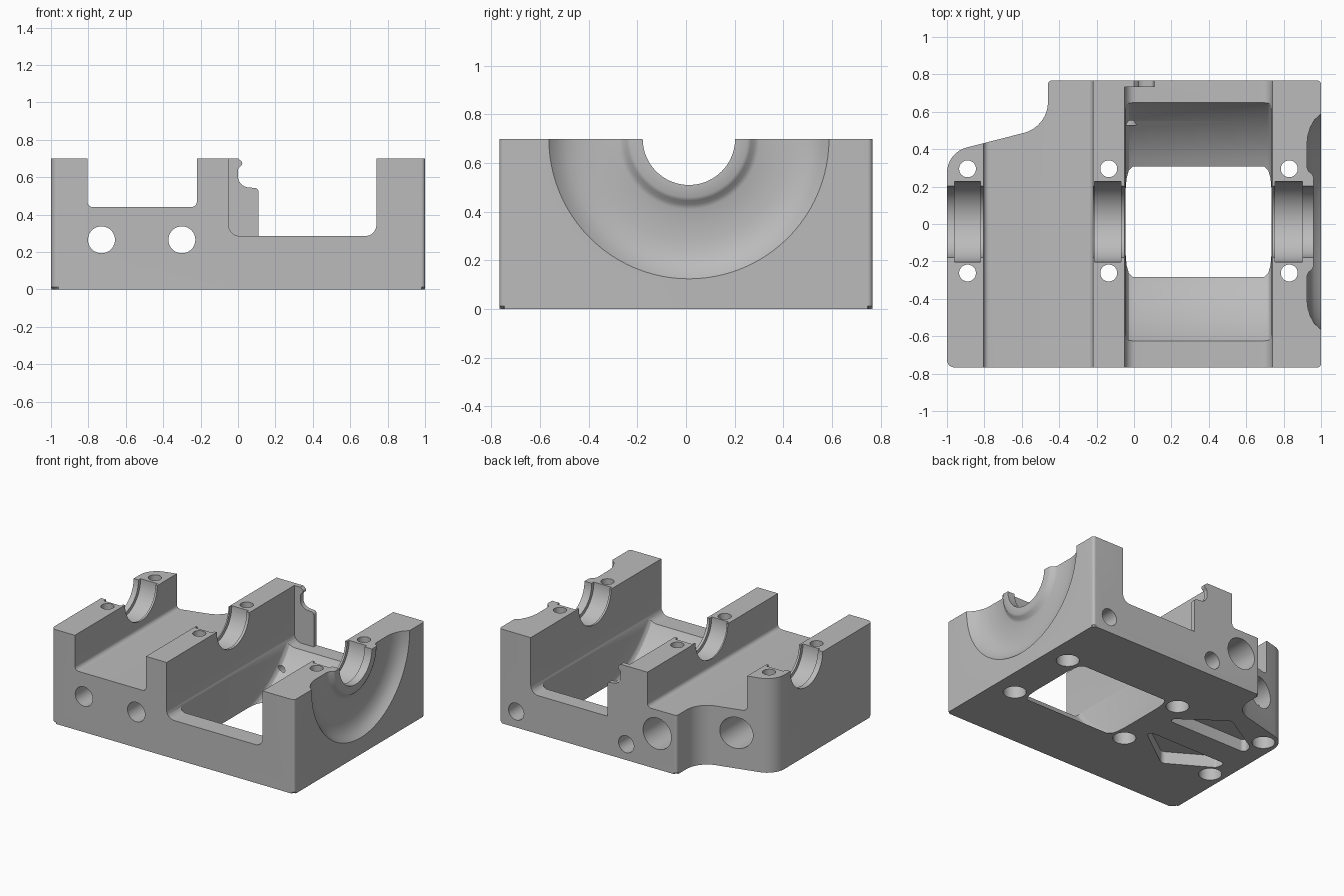
import bpy, bmesh, math
from mathutils import Vector

if "Cube" in bpy.data.objects:
    bpy.data.objects.remove(bpy.data.objects["Cube"], do_unlink=True)

TOP, HALF_Y, AXIS_Y = 0.70, 0.767, 0.012

metal = bpy.data.materials.new("grey_metal")
metal.use_nodes = True
metal.diffuse_color = (0.5, 0.5, 0.5, 1)
metal.node_tree.nodes["Principled BSDF"].inputs["Base Color"].default_value = (0.5, 0.5, 0.5, 1)


def rounded(corners, steps=8):
    """Outline from (u, v) or (u, v, radius) corners."""
    out = []
    for i, c in enumerate(corners):
        p = Vector(c[:2])
        if len(c) == 2:
            out.append(p)
            continue
        a = (Vector(corners[i - 1][:2]) - p).normalized()
        b = (Vector(corners[(i + 1) % len(corners)][:2]) - p).normalized()
        half_turn = (math.pi - a.angle(b)) / 2
        reach, w = c[2] * math.tan(half_turn), math.cos(half_turn)
        for k in range(steps + 1):
            t = k / steps
            wa, wp, wb = (1 - t) ** 2, 2 * w * t * (1 - t), t * t
            out.append(p + (a * wa + b * wb) * reach / (wa + wp + wb))
    return out


def circle(u, v, r, n=40):
    return [Vector((u + r * math.cos(2 * math.pi * k / n),
                    v + r * math.sin(2 * math.pi * k / n))) for k in range(n)]


def finish(name, bm):
    bmesh.ops.recalc_face_normals(bm, faces=bm.faces[:])
    mesh = bpy.data.meshes.new(name)
    bm.to_mesh(mesh)
    bm.free()
    mesh.materials.append(metal)
    ob = bpy.data.objects.new(name, mesh)
    bpy.context.collection.objects.link(ob)
    return ob


def prism(name, outline, axis, lo, hi, bottom_bevel=0):
    """Extrude a 2D outline along one axis."""
    place = {"x": lambda p, h: (h, p.x, p.y),
             "y": lambda p, h: (p.x, h, p.y),
             "z": lambda p, h: (p.x, p.y, h)}[axis]
    bm = bmesh.new()
    low = [bm.verts.new(place(p, lo)) for p in outline]
    high = [bm.verts.new(place(p, hi)) for p in outline]
    bm.faces.new(low)
    bm.faces.new(high)
    for i in range(len(low)):
        bm.faces.new((low[i - 1], low[i], high[i], high[i - 1]))
    if bottom_bevel:
        rim = [e for e in bm.edges if all(v in low for v in e.verts)]
        bmesh.ops.bevel(bm, geom=rim, offset=bottom_bevel, segments=1, affect="EDGES")
    return finish(name, bm)


def lathe(name, profile, n=96):
    """Revolve (x, radius) points about the shaft axis."""
    bm = bmesh.new()
    rings = []
    for x, r in profile:
        rings.append([bm.verts.new((x, AXIS_Y + p.x, TOP + p.y)) for p in circle(0, 0, r, n)])
    for a, b in zip(rings, rings[1:]):
        for i in range(n):
            bm.faces.new((a[i - 1], a[i], b[i], b[i - 1]))
    bm.faces.new(rings[0])
    bm.faces.new(rings[-1])
    return finish(name, bm)


def combine(target, tool, operation="DIFFERENCE"):
    mod = target.modifiers.new("combine", "BOOLEAN")
    mod.operation, mod.solver, mod.object = operation, "EXACT", tool
    bpy.context.view_layer.objects.active = target
    bpy.ops.object.modifier_apply(modifier=mod.name)
    bpy.data.objects.remove(tool, do_unlink=True)


# Block with the cut-away rear corner
block = prism("bearing_block", rounded([
    (-1, -HALF_Y, 0.04), (1, -HALF_Y, 0.02), (1, HALF_Y, 0.02),
    (-0.46, HALF_Y, 0.02), (-0.46, 0.52, 0.17), (-1, 0.382, 0.14)]),
    "z", 0, TOP, bottom_bevel=0.012)

# Two open channels across the block
cutters = [
    prism("shallow_channel", rounded([(-0.805, 0.44, 0.03), (-0.22, 0.44, 0.03),
                                      (-0.22, 0.9), (-0.805, 0.9)]), "y", -1, 1),
    prism("deep_channel", rounded([(-0.05, 0.285, 0.06), (0.74, 0.285, 0.06),
                                   (0.74, 0.9), (-0.05, 0.9)]), "y", -1, 1)]

# Round chamber that breaks through the underside
cutters.append(lathe("chamber", [
    (-0.045, 0.72), (-0.04, 0.737), (-0.028, 0.752), (-0.005, 0.76),
    (0.695, 0.76), (0.718, 0.752), (0.73, 0.737), (0.735, 0.72)]))

# Stepped shaft bore and the dished end face
bore = [(-1.1, 0.19)]
for start, end in ((-0.96, -0.82), (-0.21, -0.07), (0.755, 0.9)):
    bore += [(start, 0.19), (start, 0.215), (end, 0.215), (end, 0.19)]
bore += [(0.96, 0.19), (0.96, 0.24), (0.952, 0.255), (0.933, 0.27), (0.925, 0.29),
         (0.925, 0.42), (0.93, 0.465), (0.943, 0.505), (0.965, 0.545),
         (1.0, 0.576), (1.06, 0.6)]
cutters.append(lathe("shaft_bore", bore))

# Bolt holes with counterbores from below
for x in (-0.89, -0.135, 0.83):
    for y in (-0.262, 0.295):
        cutters.append(prism("bolt_hole", circle(x, y, 0.045), "z", -0.1, 0.9))
        cutters.append(prism("bolt_counterbore", circle(x, y, 0.078), "z", -0.1, 0.12))

# Long holes, wider at the rear
for x in (-0.73, -0.3):
    cutters.append(prism("long_hole", circle(x, 0.265, 0.072), "y", -1, 1))
    cutters.append(prism("rear_counterbore", circle(x, 0.265, 0.116), "y", 0.1, 1))

# Small blind holes in the rear face
for x in (-0.045, 0.86):
    cutters.append(prism("blind_hole", circle(x, 0.118, 0.063), "y", 0.53, 1))

# Mirrored lightening pockets in the underside
for side in (-1, 1):
    corners = [(-0.17, 0.1, 0.025), (-0.88, 0.1, 0.03), (-0.86, 0.18, 0.03),
               (-0.54, 0.37, 0.04)]
    cutters.append(prism("underside_pocket", rounded(
        [(u, 0.012 + side * v, r) for u, v, r in corners]), "z", -0.1, 0.09))

for cutter in cutters:
    combine(block, cutter)

# Thin notched tab at the rear of the deep channel
tab = prism("rear_tab", rounded([
    (-0.08, 0.25), (0.11, 0.25), (0.11, 0.54, 0.02), (0.0, 0.55, 0.06),
    (0.0, 0.645, 0.02), (0.03, 0.675, 0.015), (0.0, TOP), (-0.08, TOP)]),
    "y", 0.733, HALF_Y)
combine(block, tab, "UNION")

# Smooth curved surfaces, crisp edges
bpy.ops.object.select_all(action="DESELECT")
block.select_set(True)
bpy.context.view_layer.objects.active = block
bpy.ops.object.shade_smooth_by_angle(angle=math.radians(30))
